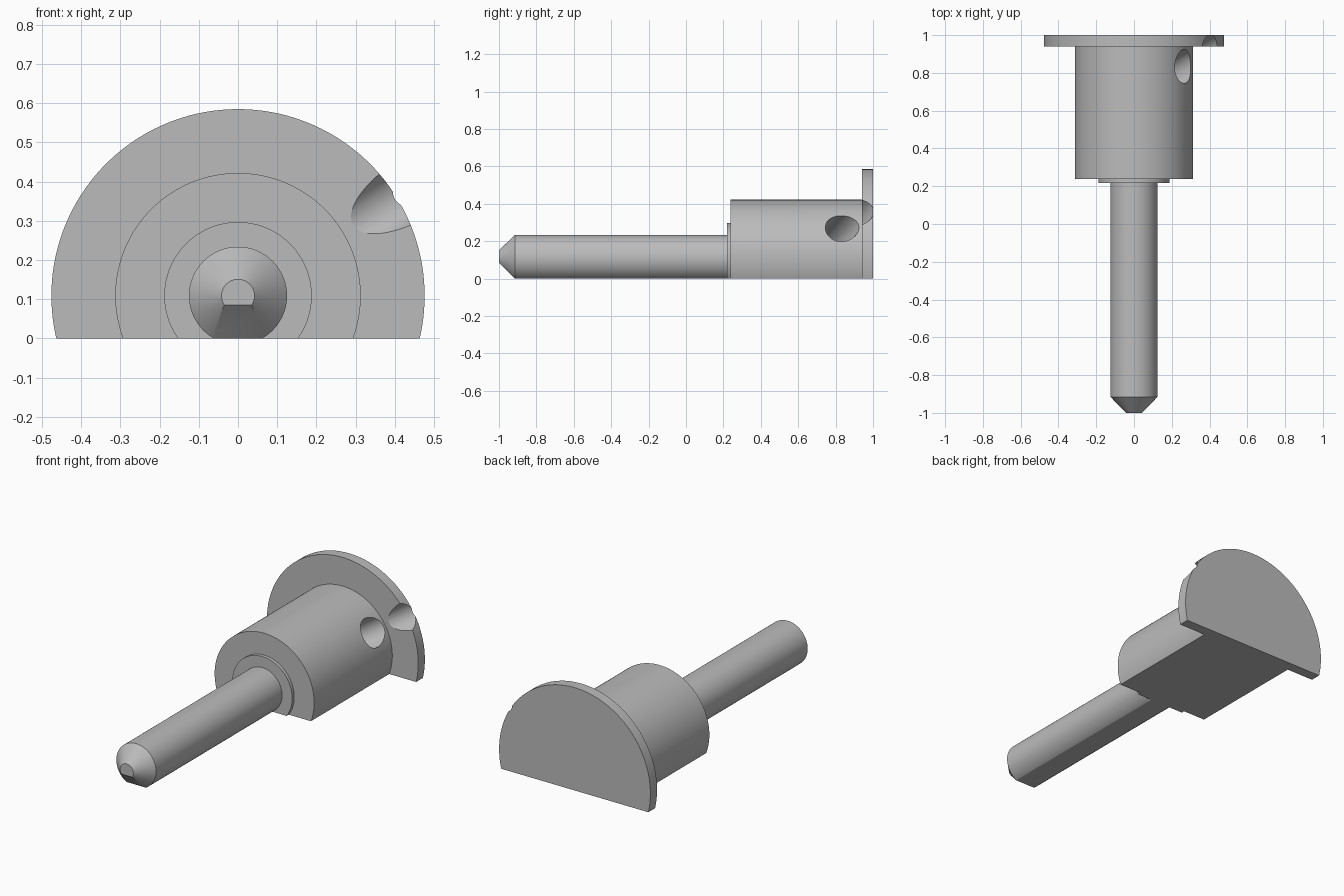
import bpy, bmesh, math
from mathutils import Vector, Matrix

cube = bpy.data.objects.get("Cube")
if cube:
    bpy.data.objects.remove(cube, do_unlink=True)

AXIS_Z = 0.109          # height of the turning axis above the flat underside

steel = bpy.data.materials.new("plain grey")
steel.use_nodes = True
grey = (0.5, 0.5, 0.5, 1)
steel.diffuse_color = grey
steel.node_tree.nodes["Principled BSDF"].inputs["Base Color"].default_value = grey


def make_object(name, bm):
    bmesh.ops.recalc_face_normals(bm, faces=bm.faces[:])
    mesh = bpy.data.meshes.new(name)
    bm.to_mesh(mesh)
    bm.free()
    obj = bpy.data.objects.new(name, mesh)
    bpy.context.collection.objects.link(obj)
    mesh.materials.append(steel)
    return obj


def slice_off(bm, point, normal):
    """Cut away everything on the normal side and cap the opening."""
    geom = bm.verts[:] + bm.edges[:] + bm.faces[:]
    cut = bmesh.ops.bisect_plane(bm, geom=geom, plane_co=point, plane_no=normal,
                                 clear_outer=True)
    rim = [e for e in cut["geom_cut"] if isinstance(e, bmesh.types.BMEdge)]
    bmesh.ops.contextual_create(bm, geom=rim)


# Turned plunger: (radius, y) from tip to flange
profile = [(0.042, -1), (0.125, -0.915),      # chamfered tip, shaft
           (0.125, 0.218), (0.188, 0.218),    # collar
           (0.188, 0.237), (0.313, 0.237),    # body
           (0.313, 0.94), (0.476, 0.94), (0.476, 1)]  # flange
SEGMENTS = 128
bm = bmesh.new()
rings = []
for r, y in profile:
    ring = []
    for i in range(SEGMENTS):
        a = 2 * math.pi * (i + 0.5) / SEGMENTS
        ring.append(bm.verts.new((r * math.cos(a), y, AXIS_Z + r * math.sin(a))))
    rings.append(ring)
for a, b in zip(rings, rings[1:]):
    for i in range(SEGMENTS):
        j = (i + 1) % SEGMENTS
        bm.faces.new((a[i], a[j], b[j], b[i]))
bm.faces.new(rings[0])
bm.faces.new(rings[-1])

# Flat underside, then the sloping flat under the tip
slice_off(bm, Vector((0, 0, 0)), Vector((0, 0, -1)))
slice_off(bm, Vector((0, -0.915, 0)), Vector((0, -1, -1)).normalized())
plunger = make_object("plunger", bm)

# Slanted blind hole that also notches the flange
radial = Vector((math.cos(math.radians(31.5)), 0, math.sin(math.radians(31.5))))
direction = (radial + Vector((0, 0.48, 0))).normalized()
mouth = Vector((0, 0.835, AXIS_Z)) + radial * 0.313
depth, reach = 0.28, 0.5
bm = bmesh.new()
bmesh.ops.create_cone(bm, cap_ends=True, segments=64, radius1=0.081, radius2=0.081,
                      depth=depth + reach)
turn = Vector((0, 0, 1)).rotation_difference(direction).to_matrix().to_4x4()
centre = mouth + direction * (reach - depth) / 2
bm.transform(Matrix.Translation(centre) @ turn)
drill = make_object("hole_cutter", bm)
drill.hide_render = True

cut = plunger.modifiers.new("slanted hole", "BOOLEAN")
cut.operation = "DIFFERENCE"
cut.solver = "EXACT"
cut.object = drill
bpy.ops.object.select_all(action="DESELECT")
plunger.select_set(True)
bpy.context.view_layer.objects.active = plunger
bpy.ops.object.modifier_apply(modifier=cut.name)
bpy.data.objects.remove(drill, do_unlink=True)

bpy.ops.object.shade_smooth_by_angle(angle=math.radians(25))
